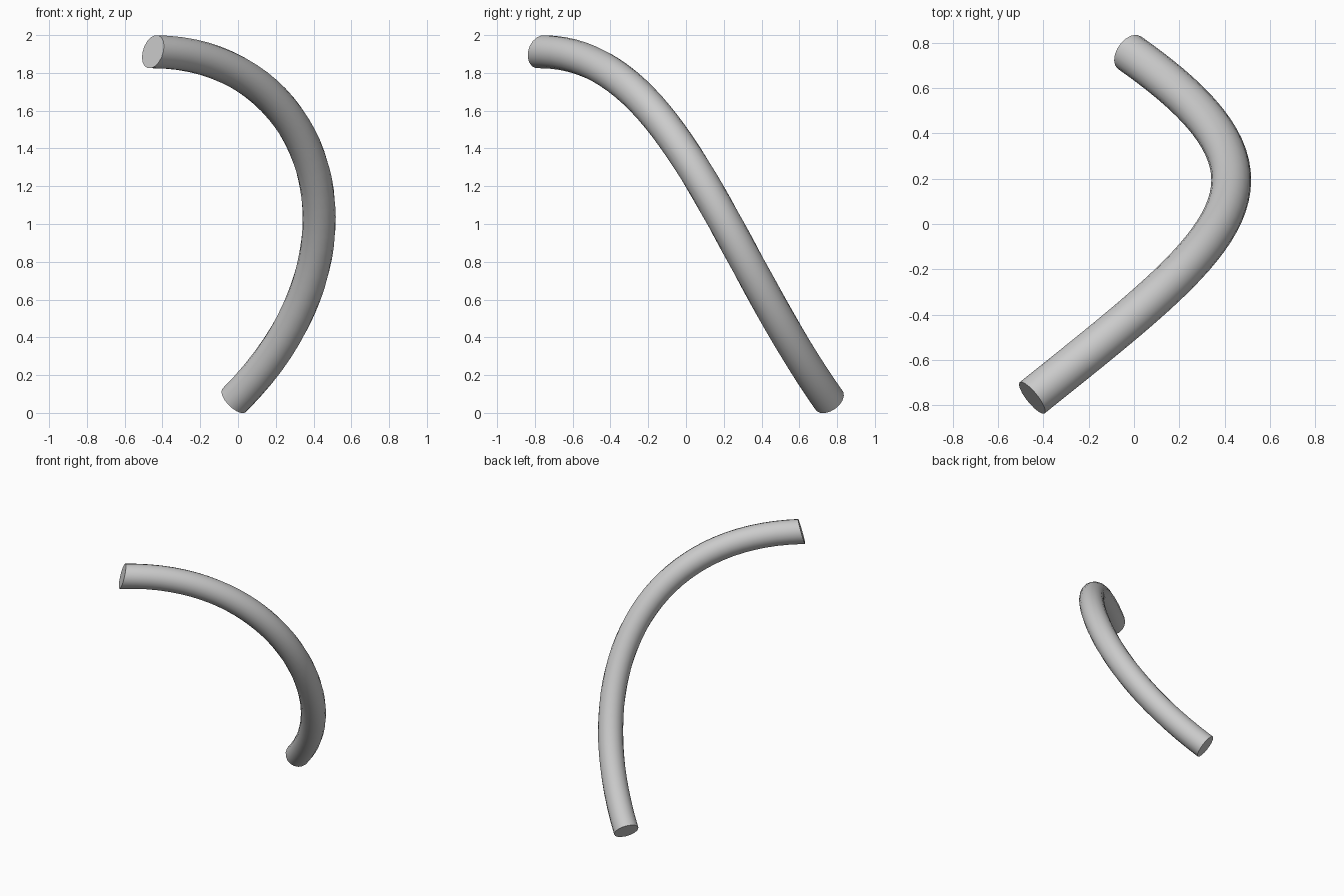
import bpy, bmesh, math
from mathutils import Vector

if "Cube" in bpy.data.objects:
    bpy.data.objects.remove(bpy.data.objects["Cube"])

R, SIDES, STEPS = 0.088, 18, 36

# control points of the bent tube's centre line (upper end to lower end)
P = [Vector(p) for p in ((-0.45, -0.768, 1.912), (0.42, -0.07, 1.912),
                         (0.79, 0.19, 0.87), (-0.02, 0.757, 0.067))]


def point(t):
    s = 1 - t
    return P[0]*s**3 + P[1]*3*s*s*t + P[2]*3*s*t*t + P[3]*t**3


def tangent(t):
    s = 1 - t
    return ((P[1]-P[0])*s*s + (P[2]-P[1])*2*s*t + (P[3]-P[2])*t*t).normalized()


bm = bmesh.new()
rings = []
for i in range(STEPS + 1):
    t = i / STEPS
    c, d = point(t), tangent(t)
    side = d.cross(Vector((0, 0, 1))).normalized()
    up = side.cross(d)
    ring = []
    for k in range(SIDES):
        a = 2 * math.pi * k / SIDES
        v = side * math.cos(a) * R + up * math.sin(a) * R
        # the upper end is cut on a slight slant
        if i == 0:
            v += d * math.sin(a) * R * 0.28
        ring.append(bm.verts.new(c + v))
    rings.append(ring)

# tube wall
for a, b in zip(rings, rings[1:]):
    for k in range(SIDES):
        n = (k + 1) % SIDES
        bm.faces.new((a[k], a[n], b[n], b[k]))
# flat end caps
bm.faces.new(rings[0])
bm.faces.new(rings[-1])
bmesh.ops.recalc_face_normals(bm, faces=bm.faces)

mesh = bpy.data.meshes.new("curved_tube")
bm.to_mesh(mesh)
bm.free()
tube = bpy.data.objects.new("curved_tube", mesh)
bpy.context.collection.objects.link(tube)
bpy.context.view_layer.objects.active = tube
tube.select_set(True)
bpy.ops.object.shade_smooth_by_angle(angle=math.radians(40))
